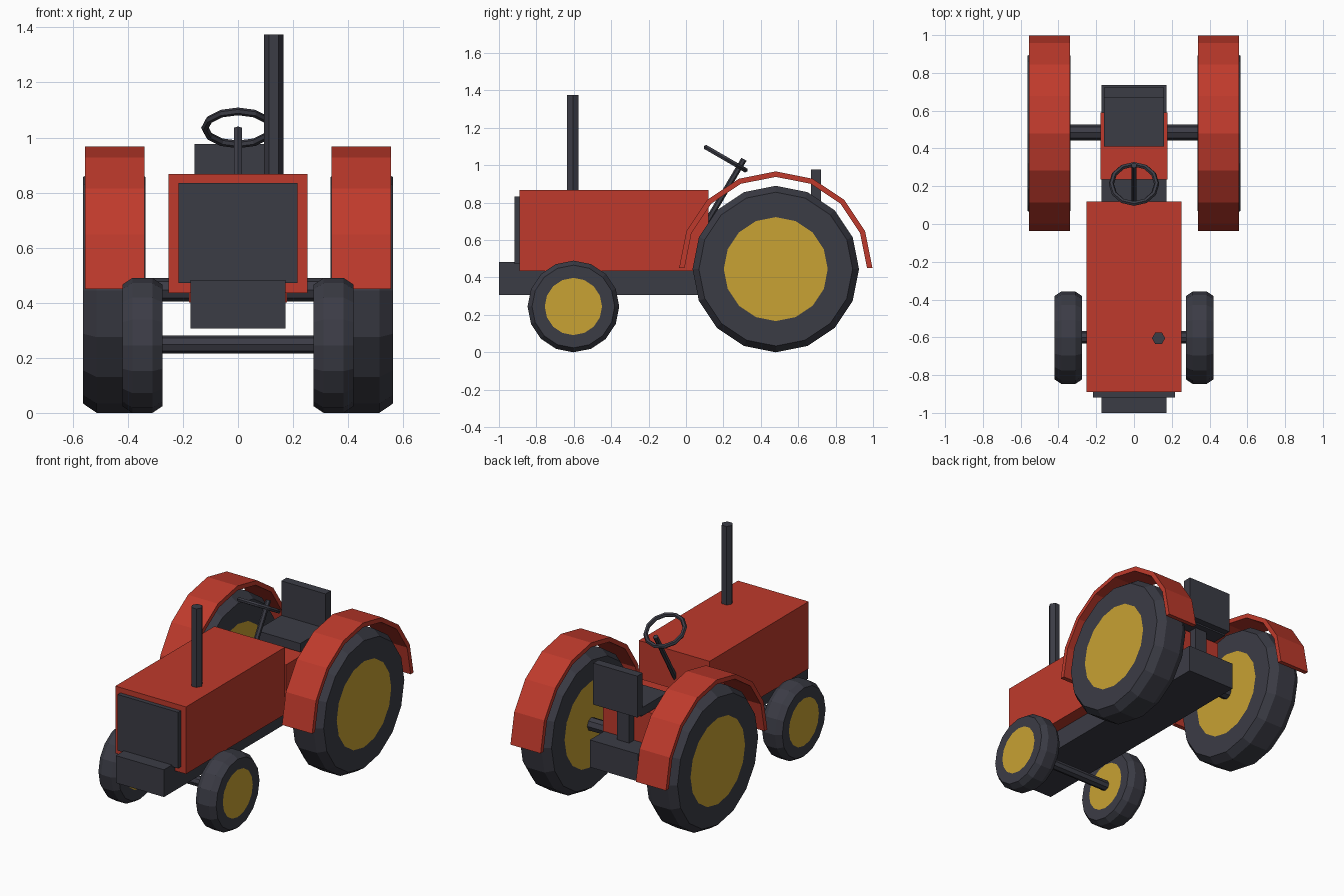
import bpy, bmesh
from math import sin, cos, pi, radians
from mathutils import Matrix, Vector

cube = bpy.data.objects.get("Cube")
if cube:
    bpy.data.objects.remove(cube, do_unlink=True)


def material(name, rgb):
    mat = bpy.data.materials.new(name)
    mat.use_nodes = True
    mat.diffuse_color = (*rgb, 1)
    mat.node_tree.nodes["Principled BSDF"].inputs["Base Color"].default_value = (*rgb, 1)
    return mat


RED = material("red_paint", (0.52, 0.042, 0.025))
DARK = material("dark_rubber", (0.044, 0.045, 0.060))
YELLOW = material("yellow_hub", (0.58, 0.36, 0.033))


def finish(name, bm, *mats):
    bmesh.ops.recalc_face_normals(bm, faces=bm.faces)
    mesh = bpy.data.meshes.new(name)
    bm.to_mesh(mesh)
    bm.free()
    for mat in mats:
        mesh.materials.append(mat)
    obj = bpy.data.objects.new(name, mesh)
    bpy.context.collection.objects.link(obj)
    return obj


def box(name, mat, half_x, y, z):
    """Box centred on x = 0, with y and z given as ranges."""
    bm = bmesh.new()
    size = Matrix.Diagonal((2 * half_x, y[1] - y[0], z[1] - z[0], 1))
    place = Matrix.Translation((0, sum(y) / 2, sum(z) / 2))
    bmesh.ops.create_cube(bm, size=1, matrix=place @ size)
    return finish(name, bm, mat)


def rod(name, mat, start, end, radius, sides):
    a, b = Vector(start), Vector(end)
    turn = (b - a).to_track_quat('Z', 'Y').to_matrix().to_4x4()
    if abs((b - a).x) < 1e-6 and abs((b - a).y) < 1e-6:
        turn = Matrix.Rotation(pi / 2, 4, 'Z')
    bm = bmesh.new()
    bmesh.ops.create_cone(bm, cap_ends=True, segments=sides, radius1=radius, radius2=radius,
                          depth=(b - a).length, matrix=Matrix.Translation((a + b) / 2) @ turn)
    return finish(name, bm, mat)


def bridge(bm, first, second):
    n = len(first)
    return [bm.faces.new((first[i], first[(i + 1) % n], second[(i + 1) % n], second[i]))
            for i in range(n)]


def wheel(name, y, radius, x_in, x_out, bevel_x, bevel_r, hub):
    """Sixteen-sided bevelled tyre with a flush hub on both sides."""
    side = radius - bevel_r
    profile = [(x_in, hub), (x_in, side), (x_in + bevel_x, radius),
               (x_out - bevel_x, radius), (x_out, side), (x_out, hub)]
    bm = bmesh.new()
    rings = [[bm.verts.new((x, y + r * cos(i * pi / 8), radius + r * sin(i * pi / 8)))
              for i in range(16)] for x, r in profile]
    for first, second in zip(rings, rings[1:]):
        bridge(bm, first, second)
    for ring in (rings[0], rings[-1]):
        bm.faces.new(ring).material_index = 1
    return finish(name, bm, DARK, YELLOW)


def fender(name, x_in, x_out, y, z, r_in, r_out):
    """Half-round mudguard in eight straight segments."""
    bm = bmesh.new()
    sections = []
    for i in range(9):
        c, s = cos(i * pi / 8), sin(i * pi / 8)
        corners = ((x_in, r_in), (x_out, r_in), (x_out, r_out), (x_in, r_out))
        sections.append([bm.verts.new((x, y + r * c, z + r * s)) for x, r in corners])
    for first, second in zip(sections, sections[1:]):
        bridge(bm, first, second)
    bm.faces.new(sections[0])
    bm.faces.new(sections[-1])
    return finish(name, bm, RED)


def torus(name, mat, centre, major, minor, tilt, segments, sides):
    bm = bmesh.new()
    rings = []
    for i in range(segments):
        spin = Matrix.Rotation(2 * pi * i / segments, 4, 'Z')
        rings.append([bm.verts.new(spin @ Vector((major + minor * cos(2 * pi * j / sides), 0,
                                                  minor * sin(2 * pi * j / sides))))
                      for j in range(sides)])
    for i in range(segments):
        bridge(bm, rings[i], rings[(i + 1) % segments])
    bm.transform(Matrix.Translation(centre) @ Matrix.Rotation(tilt, 4, 'X'))
    return finish(name, bm, mat)


# Body
box("chassis", DARK, 0.172, (-1.0, 0.735), (0.307, 0.483))
box("hood", RED, 0.252, (-0.89, 0.12), (0.435, 0.868))
box("grille", DARK, 0.216, (-0.918, -0.885), (0.472, 0.834))
box("gearbox_housing", RED, 0.178, (0.235, 0.59), (0.40, 0.69))
rod("exhaust_pipe", DARK, (0.13, -0.605, 0.85), (0.13, -0.605, 1.375), 0.035, 6)

# Seat
box("seat_post", DARK, 0.043, (0.57, 0.64), (0.47, 0.71))
box("seat_pad", DARK, 0.158, (0.41, 0.68), (0.70, 0.755))
box("seat_back", DARK, 0.158, (0.667, 0.722), (0.71, 0.977))

# Steering
rod("steering_column", DARK, (0, 0.105, 0.685), (0, 0.31, 1.032), 0.016, 6)
torus("steering_wheel", DARK, (0, 0.212, 1.035), 0.12, 0.014, radians(-30), 12, 6)

# Axles
rod("front_axle", DARK, (-0.30, -0.6, 0.248), (0.30, -0.6, 0.248), 0.033, 8)
rod("rear_axle", DARK, (-0.36, 0.485, 0.447), (0.36, 0.485, 0.447), 0.042, 8)

# Wheels and fenders on both sides
for label, s in (("left", 1), ("right", -1)):
    x = sorted((s * 0.275, s * 0.42))
    wheel(label + "_front_wheel", -0.602, 0.245, x[0], x[1], 0.036, 0.024, 0.153)
    x = sorted((s * 0.336, s * 0.563))
    wheel(label + "_rear_wheel", 0.48, 0.445, x[0], x[1], 0.05, 0.034, 0.278)
    x = sorted((s * 0.34, s * 0.555))
    fender(label + "_fender", x[0], x[1], 0.48, 0.45, 0.488, 0.517)
